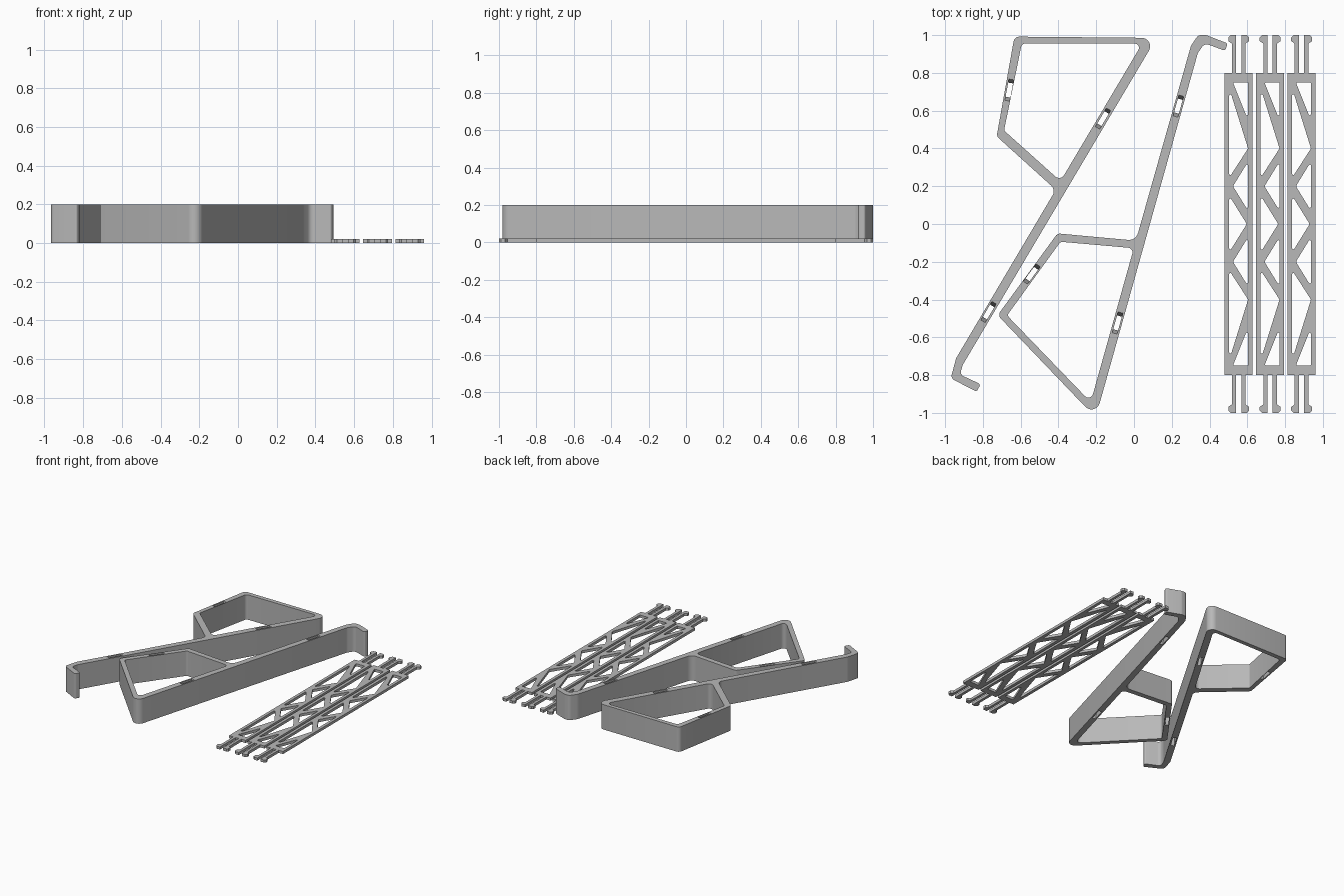
import bpy, bmesh, math
from mathutils import Vector, Matrix

if "Cube" in bpy.data.objects:
    bpy.data.objects.remove(bpy.data.objects["Cube"])

grey = bpy.data.materials.new("light grey")
grey.diffuse_color = (0.48, 0.48, 0.48, 1)
grey.use_nodes = True
grey.node_tree.nodes["Principled BSDF"].inputs["Base Color"].default_value = grey.diffuse_color


def rounded(points, steps=6):
    """Closed polygon from (x, y, radius) corners, each replaced by an arc."""
    out = []
    n = len(points)
    for i, (x, y, r) in enumerate(points):
        p = Vector((x, y))
        a = Vector(points[i - 1][:2]) - p
        b = Vector(points[(i + 1) % n][:2]) - p
        half = a.angle(b) / 2
        if r == 0 or half > 1.5:
            out.append(p)
            continue
        reach = min(r / math.tan(half), 0.48 * a.length, 0.48 * b.length)
        r = reach * math.tan(half)
        a.normalize()
        b.normalize()
        centre = p + (a + b).normalized() * r / math.sin(half)
        start, end = p + a * reach - centre, p + b * reach - centre
        turn = math.atan2(start.x * end.y - start.y * end.x, start.dot(end))
        for k in range(steps + 1):
            out.append(centre + Matrix.Rotation(turn * k / steps, 2) @ start)
    return out


def plate(name, loops, height):
    """Extrude an outline with holes from z = 0 up to the given height."""
    bm = bmesh.new()
    for loop in loops:
        vs = [bm.verts.new((p[0], p[1], 0)) for p in loop]
        for i, v in enumerate(vs):
            bm.edges.new((vs[i - 1], v))
    bmesh.ops.triangle_fill(bm, edges=bm.edges[:], use_beauty=True, normal=(0, 0, 1))
    res = bmesh.ops.extrude_face_region(bm, geom=bm.faces[:], use_keep_orig=True)
    top = [g for g in res["geom"] if isinstance(g, bmesh.types.BMVert)]
    bmesh.ops.translate(bm, verts=top, vec=(0, 0, height))
    bmesh.ops.recalc_face_normals(bm, faces=bm.faces[:])
    me = bpy.data.meshes.new(name)
    bm.to_mesh(me)
    bm.free()
    me.materials.append(grey)
    ob = bpy.data.objects.new(name, me)
    bpy.context.collection.objects.link(ob)
    return ob


def cut_slots(ob, slots, height):
    """Cut through-slots whose ends flare open at both faces."""
    bm = bmesh.new()
    wide, narrow, half, e = 0.058, 0.038, 0.013, 0.01
    f = wide + 0.004
    profile = [(-f, -e), (f, -e), (narrow, 0.04), (narrow, height - 0.04),
               (f, height + e), (-f, height + e), (-narrow, height - 0.04), (-narrow, 0.04)]
    for x, y, angle in slots:
        m = Matrix.Translation((x, y, 0)) @ Matrix.Rotation(angle, 4, 'Z')
        rings = [[bm.verts.new(m @ Vector((u, side * half, z))) for u, z in profile]
                 for side in (-1, 1)]
        bm.faces.new(rings[0])
        bm.faces.new(rings[1][::-1])
        for i in range(len(profile)):
            bm.faces.new((rings[0][i - 1], rings[0][i], rings[1][i], rings[1][i - 1]))
    bmesh.ops.recalc_face_normals(bm, faces=bm.faces[:])
    me = bpy.data.meshes.new("slot_cutter")
    bm.to_mesh(me)
    bm.free()
    me.materials.append(grey)
    cutter = bpy.data.objects.new("slot_cutter", me)
    bpy.context.collection.objects.link(cutter)
    mod = ob.modifiers.new("slots", 'BOOLEAN')
    mod.object, mod.operation, mod.solver = cutter, 'DIFFERENCE', 'EXACT'
    select(ob)
    bpy.ops.object.modifier_apply(modifier=mod.name)
    bpy.data.objects.remove(cutter)


def select(ob):
    bpy.ops.object.select_all(action='DESELECT')
    ob.select_set(True)
    bpy.context.view_layer.objects.active = ob


H = 0.2

# left side frame: long leg with a hook at the bottom and a loop at the top
left_outer = [(0.119, 0.985, 0.045), (-0.633, 0.992, 0.03), (-0.727, 0.464, 0.03),
              (-0.414, 0.181, 0.04), (-0.942, -0.711, 0.06), (-0.97, -0.817, 0.025),
              (-0.833, -0.888, 0.012), (-0.812, -0.848, 0.012), (-0.922, -0.797, 0.025),
              (-0.906, -0.745, 0.04)]
left_hole = [(0.043, 0.955, 0.022), (-0.594, 0.955, 0.022),
             (-0.688, 0.495, 0.018), (-0.389, 0.227, 0.03)]
left_angle = math.atan2(0.861, 0.509)
left_frame = plate("left_frame", [rounded(left_outer), rounded(left_hole)], H)
cut_slots(left_frame, [(-0.164, 0.558, left_angle), (-0.770, -0.466, left_angle),
                       (-0.660, 0.709, math.radians(79.5))], H)

# right side frame: long leg with a hook at the top and a loop at the bottom
right_outer = [(0.302, 0.945, 0.06), (0.34, 1.0, 0.03), (0.382, 1.0, 0.03),
               (0.496, 0.956, 0.012), (0.482, 0.917, 0.012), (0.374, 0.957, 0.03),
               (0.338, 0.905, 0.04), (-0.203, -1.025, 0.045), (-0.722, -0.483, 0.03),
               (-0.405, -0.05, 0.025), (0.010, -0.088, 0.05)]
right_hole = [(-0.001, -0.128, 0.025), (-0.229, -0.943, 0.025),
              (-0.672, -0.484, 0.018), (-0.389, -0.094, 0.02)]
right_angle = math.atan2(0.963, 0.270)
right_frame = plate("right_frame", [rounded(right_outer), rounded(right_hole)], H)
cut_slots(right_frame, [(0.235, 0.624, right_angle), (-0.087, -0.524, right_angle),
                        (-0.541, -0.265, math.atan2(0.401, 0.296))], H)

# cross braces: flat lattice strips with paired snap prongs at both ends
quarter = [(0.074, 0.80), (0.036, 0.80), (0.036, 0.955), (0.055, 0.968),
           (0.055, 0.988), (0.043, 1.0), (0.014, 1.0), (0.014, 0.80)]
half_outline = quarter + [(-x, y) for x, y in reversed(quarter)]
outline = half_outline + [(-x, -y) for x, y in half_outline]

R = 0.006
upper_holes = [
    [(-0.03, 0.75, R), (0.05, 0.75, R), (0.05, 0.55, R)],
    [(-0.05, 0.72, R), (0.05, 0.40, 0.012), (-0.05, 0.245, R)],
    [(0.05, 0.33, R), (-0.03, 0.20, 0.012), (0.05, 0.07, R)],
]
holes = upper_holes + [[(x, -y, r) for x, y, r in h] for h in upper_holes]
holes.append([(-0.05, 0.15, R), (0.043, 0, 0.012), (-0.05, -0.15, R)])

braces = []
for i in range(3):
    cx = 0.554 + 0.1665 * i
    loops = [outline] + [rounded(h, 3) for h in holes]
    loops = [[(p[0] + cx, p[1]) for p in loop] for loop in loops]
    braces.append(plate(f"cross_brace_{i + 1}", loops, 0.021))

for ob in [left_frame, right_frame] + braces:
    select(ob)
    bpy.ops.object.shade_smooth_by_angle(angle=math.radians(30))
